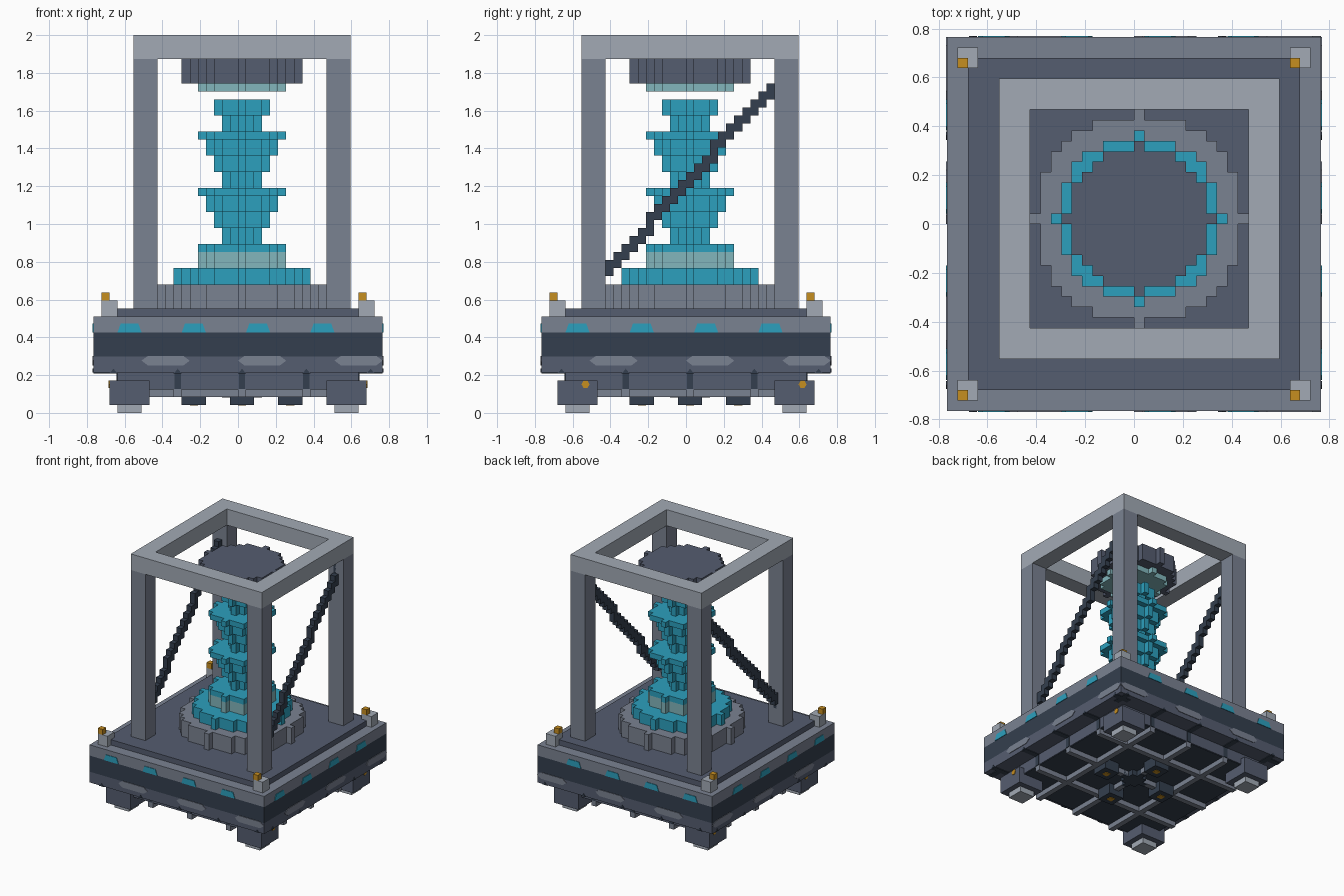
import bpy, bmesh, math

if "Cube" in bpy.data.objects:
    bpy.data.objects.remove(bpy.data.objects["Cube"])

V = 2 / 47      # size of one block
T = 0.1         # thickness of painted plates, in blocks


def material(name, *rgb):
    lin = [((c / 255 + 0.055) / 1.055) ** 2.4 for c in rgb] + [1]
    m = bpy.data.materials.new(name)
    m.diffuse_color = lin
    m.use_nodes = True
    m.node_tree.nodes["Principled BSDF"].inputs["Base Color"].default_value = lin
    return m


slate = material("slate", 85, 93, 112)
grey = material("mid grey", 122, 130, 145)
light = material("light grey", 162, 170, 181)
dark = material("dark steel", 52, 63, 78)
teal = material("teal", 44, 160, 190)
pale = material("pale teal", 130, 182, 188)
gold = material("gold", 198, 142, 32)


def finish(name, bm, mat):
    bmesh.ops.recalc_face_normals(bm, faces=bm.faces)
    bmesh.ops.scale(bm, vec=(V, V, V), verts=bm.verts)
    mesh = bpy.data.meshes.new(name)
    bm.to_mesh(mesh)
    bm.free()
    mesh.materials.append(mat)
    ob = bpy.data.objects.new(name, mesh)
    bpy.context.collection.objects.link(ob)
    return ob


def add_prism(bm, points, depth):
    """Extrude a 3D polygon along a depth vector."""
    face = bm.faces.new([bm.verts.new(p) for p in points])
    top = bmesh.ops.extrude_face_region(bm, geom=[face], use_keep_orig=True)["geom"]
    verts = [g for g in top if isinstance(g, bmesh.types.BMVert)]
    bmesh.ops.translate(bm, vec=depth, verts=verts)


def add_box(bm, x0, x1, y0, y1, z0, z1):
    add_prism(bm, [(x0, y0, z0), (x1, y0, z0), (x1, y1, z0), (x0, y1, z0)],
              (0, 0, z1 - z0))


def boxes(name, mat, specs):
    bm = bmesh.new()
    for s in specs:
        add_box(bm, *s)
    return finish(name, bm, mat)


def slab(name, mat, half, z0, z1):
    return boxes(name, mat, [(-half, half, -half, half, z0, z1)])


def disc(name, mat, r, z0, z1):
    """Stepped disc centred on the middle block."""
    right, left = [], []
    for y in range(-r, r + 1):
        w = math.isqrt(r * r - y * y)
        right += [(w + 1, y), (w + 1, y + 1)]
        left += [(-w, y), (-w, y + 1)]
    outline = []
    for p in right + left[::-1]:
        if len(outline) > 1 and outline[-1][0] == outline[-2][0] == p[0]:
            outline.pop()
        if not outline or outline[-1] != p:
            outline.append(p)
    bm = bmesh.new()
    add_prism(bm, [(x, y, z0) for x, y in outline], (0, 0, z1 - z0))
    return finish(name, bm, mat)


def side_plates(name, mat, half, shapes):
    """Thin painted shapes repeated on all four sides of a square slab."""
    bm = bmesh.new()
    for shape in shapes:
        for s in (-1, 1):
            add_prism(bm, [(u, s * half, z) for u, z in shape], (0, s * T, 0))
            add_prism(bm, [(s * half, u, z) for u, z in shape], (s * T, 0, 0))
    return finish(name, bm, mat)


def hexagon(u0, u1, z0, z1, cut):
    zm = (z0 + z1) / 2
    return [(u0, zm), (u0 + cut, z0), (u1 - cut, z0),
            (u1, zm), (u1 - cut, z1), (u0 + cut, z1)]


# Platform layers
slab("under_plate", slate, 15, 3, 5)
slab("under_plate_floor", dark, 14.9, 2.9, 3)
slab("platform_lower_band", slate, 18, 5, 7)
slab("platform_dark_band", dark, 18, 7, 10)
slab("platform_rim", grey, 18, 10, 12)
slab("platform_deck", slate, 16, 12, 13)

# Painted side details
side_plates("side_lights", teal, 18,
            [[(u, 10), (u + 3, 10), (u + 2.6, 11.1), (u + .4, 11.1)]
             for u in range(-15, 16, 8)])
side_plates("side_panels", grey, 18,
            [hexagon(u, u + 6, 5.9, 7.1, .8) for u in (-12, 0, 12)])
slots = range(-8, 9, 8)
side_plates("plate_slots", dark, 15,
            [[(u + .1, 3), (u + .9, 3), (u + .9, 5), (u + .1, 5)] for u in slots])
side_plates("band_slots", dark, 18,
            [[(u + .1, 5), (u + .9, 5), (u + .5, 5.5)] for u in range(-16, 17, 8)])
strips = []
for u in range(-16, 17, 8):
    for a, b in ((-18, -15), (15, 18)):
        strips += [(u, u + 1, a, b, 5 - T, 5), (a, b, u, u + 1, 5 - T, 5)]
boxes("overhang_slots", dark, strips)

# Underside ribs and thruster blocks
boxes("underside_ribs", grey,
      [(u, u + 1, -15, 15, 2, 3) for u in slots]
      + [(-15, 15, u, u + 1, 2, 3) for u in slots])
disc("underside_hub", dark, 2, 1.9, 3)
spots = [(-6, 0), (6, 0), (0, -6), (0, 6)]
boxes("underside_blocks", dark,
      [(x - 1, x + 2, y - 1, y + 2, 1, 3) for x, y in spots])
boxes("underside_lamps", gold, [(x, x + 1, y, y + 1, 1 - T, 1) for x, y in spots])

# Feet
spans = [(-16, -11), (11, 16)]
boxes("feet", slate, [(*a, *b, 1, 4) for a in spans for b in spans])
boxes("foot_pads", light, [(a + 1, c - 1, b + 1, d - 1, 0, 1)
                           for a, c in spans for b, d in spans])
bm = bmesh.new()
for s in (-1, 1):
    for y in (-13, 14):
        add_prism(bm, [(s * 16, u, z) for u, z in hexagon(y, y + 1, 3.1, 4, .25)],
                  (s * T, 0, 0))
finish("foot_lamps", bm, gold)

# Corner beacons on the rim
corners = [(x, y) for x in (-17, 15) for y in (-17, 15)]
boxes("beacon_blocks", light, [(x, x + 2, y, y + 2, 12, 14) for x, y in corners])
boxes("beacon_lamps", gold, [(x, x + 1, y, y + 1, 14, 15) for x, y in corners])

# Frame posts and top ring
legs = [(-13, -10), (11, 14)]
boxes("frame_posts", grey, [(*a, *b, 13, 44) for a in legs for b in legs])
boxes("frame_top", light, [(-13, 14, *b, 44, 47) for b in legs]
      + [(*a, -10, 11, 44, 47) for a in legs])

# Stepped diagonal braces
slope = 26 / 23
boxes("braces", dark,
      [(x, x + 1, i - 12, i - 11, 15 + math.floor(i * slope),
        16 + math.floor((i + 1) * slope)) for x in (-12, 12) for i in range(24)])

# Central column
disc("column_plinth", grey, 10, 13, 16)
disc("column_base", teal, 8, 16, 18)
disc("column_glow_ring", pale, 5, 18, 20)
disc("column_collar", teal, 5, 20, 21)
z = 21
for r, h in ((2, 2), (3, 2), (4, 2), (5, 1)) * 2 + ((2, 2), (3, 2)):
    disc("column_step", teal, r, z, z + h)
    z += h
disc("upper_glow_ring", pale, 5, 40, 41)
disc("upper_cap", slate, 7, 41, 44)
